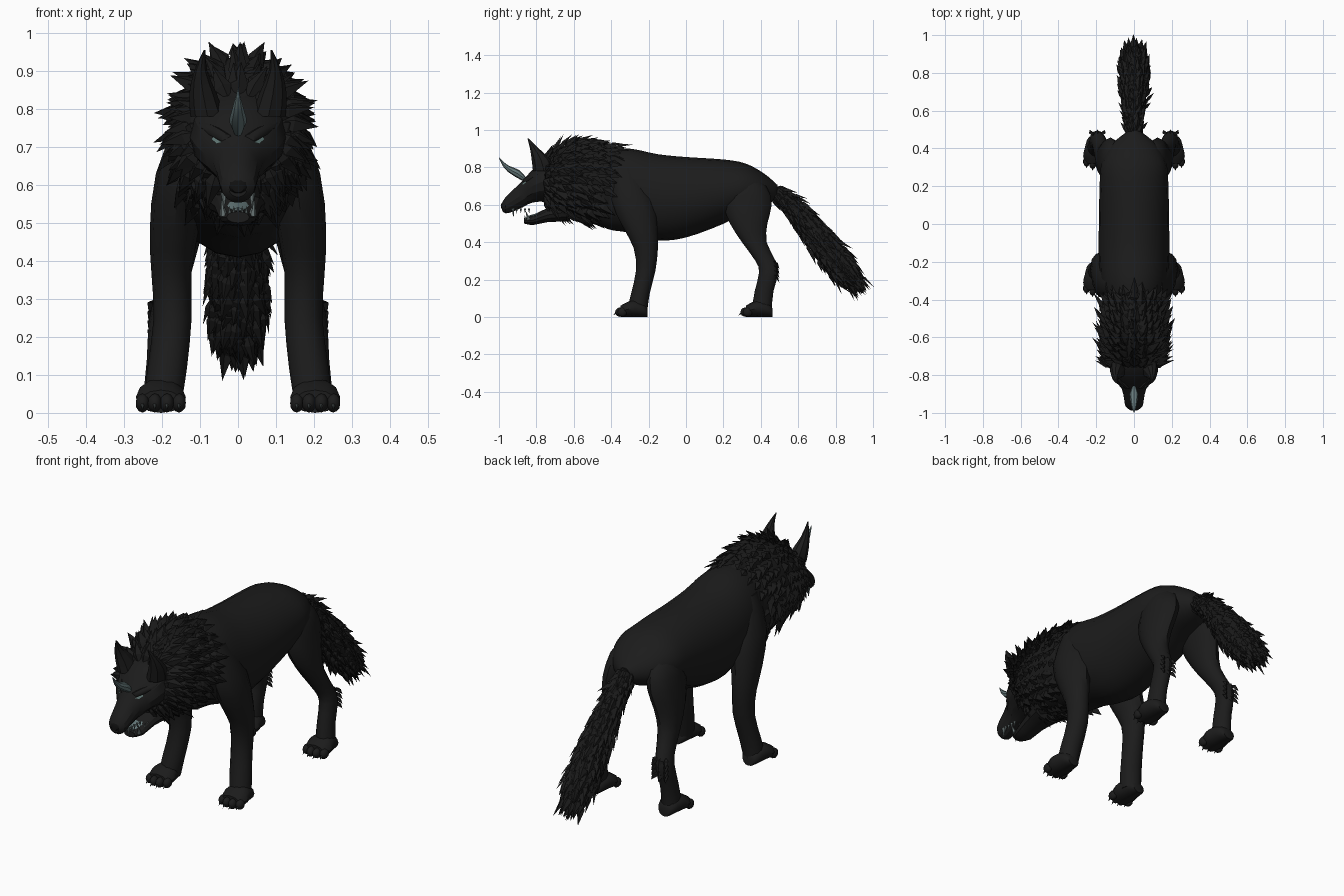
import bpy
import bmesh
import math
import random
from mathutils import Vector
from mathutils.bvhtree import BVHTree

random.seed(7)
if "Cube" in bpy.data.objects:
    bpy.data.objects.remove(bpy.data.objects["Cube"])


def material(name, r, g, b):
    mat = bpy.data.materials.new(name)
    mat.use_nodes = True
    mat.diffuse_color = (r, g, b, 1)
    mat.node_tree.nodes["Principled BSDF"].inputs["Base Color"].default_value = (r, g, b, 1)
    return mat


COAT = material("black coat", .0115, .0115, .0115)
FUR = material("black fur", .0105, .0105, .0105)
NOSE = material("nose black", .005, .005, .005)
HORN = material("grey teal horn", .13, .19, .195)
TOOTH = material("dull teeth", .16, .2, .2)
CLAW = material("dark claw", .035, .042, .042)
EYE = material("pale eye", .12, .19, .18)

X, Y, Z = Vector((1, 0, 0)), Vector((0, 1, 0)), Vector((0, 0, 1))


def finish(bm, name, mat, angle=40, fix=True):
    if fix:
        bmesh.ops.recalc_face_normals(bm, faces=bm.faces)
    mesh = bpy.data.meshes.new(name)
    bm.to_mesh(mesh)
    bm.free()
    mesh.materials.append(mat)
    obj = bpy.data.objects.new(name, mesh)
    bpy.context.collection.objects.link(obj)
    if angle:
        bpy.ops.object.select_all(action="DESELECT")
        obj.select_set(True)
        bpy.context.view_layer.objects.active = obj
        bpy.ops.object.shade_smooth_by_angle(angle=math.radians(angle))
    return obj


def spline(stations, steps):
    """Smooth the stations with a Catmull-Rom curve."""
    pts = [Vector(s) for s in stations]
    pts = [pts[0]] + pts + [pts[-1]]
    out = []
    for a, b, c, d in zip(pts, pts[1:], pts[2:], pts[3:]):
        for k in range(steps):
            t = k / steps
            out.append(.5 * (2 * b + (c - a) * t + (2 * a - 5 * b + 4 * c - d) * t * t
                             + (3 * b - a - 3 * c + d) * t ** 3))
    return out + [pts[-1]]


def loft(name, mat, stations, up, sides=16, steps=3, angle=40, taper=0):
    """Oval rings; each station is x, y, z, half width, half height along up."""
    bm = bmesh.new()
    rings = []
    for x, y, z, w, h in spline(stations, steps):
        ring = []
        for i in range(sides):
            a = math.tau * i / sides
            wide = w * math.cos(a) * (1 - taper * math.sin(a))
            ring.append(bm.verts.new(Vector((x, y, z)) + X * wide + up * h * math.sin(a)))
        rings.append(ring)
    for lo, hi in zip(rings, rings[1:]):
        for i in range(sides):
            j = (i + 1) % sides
            bm.faces.new((lo[i], lo[j], hi[j], hi[i]))
    bm.faces.new(rings[0])
    bm.faces.new(rings[-1])
    return finish(bm, name, mat, angle)


def centred(rows):
    return [(0, *row) for row in rows]


def spike(bm, base, tip, radius, sides=6):
    base, tip = Vector(base), Vector(tip)
    rot = Z.rotation_difference(tip - base).to_matrix()
    ring = [bm.verts.new(base + rot @ Vector((math.cos(math.tau * i / sides) * radius,
            math.sin(math.tau * i / sides) * radius, 0))) for i in range(sides)]
    end = bm.verts.new(tip)
    bm.faces.new(ring)
    for i in range(sides):
        bm.faces.new((ring[i], ring[(i + 1) % sides], end))


def leaf(bm, root, direction, normal, length, width):
    """One ridged, pointed lock of fur."""
    d = direction.normalized()
    side = d.cross(normal).normalized()
    lift = side.cross(d)
    base, tip = bm.verts.new(root), bm.verts.new(root + d * length)
    ridge = bm.verts.new(root + d * length * .4 + lift * width * .35)
    left = bm.verts.new(root + d * length * .38 + side * width * .5)
    right = bm.verts.new(root + d * length * .38 - side * width * .5)
    for tri in ((base, right, ridge), (right, tip, ridge), (tip, left, ridge), (left, base, ridge)):
        bm.faces.new(tri)


def cover_with_fur(name, core, flow, length, width, lift, grows):
    bm = bmesh.new()
    for p in core.data.polygons:
        if len(p.vertices) > 4 or not grows(p.center):
            continue
        n = p.normal.copy()
        jitter = Vector([random.uniform(-.18, .18) for _ in range(3)])
        along = flow - n * flow.dot(n)
        d = along.normalized() + n * lift * random.uniform(.6, 1.4) + jitter
        leaf(bm, p.center - n * .008, d, n, length * random.uniform(.7, 1.25),
             width * random.uniform(.8, 1.2))
    return finish(bm, name, FUR, 0, False)


# Torso
loft("torso", COAT, centred([
    (-.5, .69, .11, .17), (-.42, .68, .155, .21), (-.3, .675, .178, .225), (-.15, .64, .187, .23),
    (0, .64, .186, .215), (.2, .67, .182, .172), (.32, .69, .172, .13), (.42, .68, .12, .085),
    (.49, .67, .035, .035)]), Z, 20)

# Mane, its rear edge slanting from the withers down to the throat
mane = loft("mane_core", FUR, centred([
    (-.3, .7, .13, .18), (-.38, .7, .155, .21), (-.5, .725, .163, .21),
    (-.62, .735, .16, .195), (-.71, .73, .145, .15), (-.77, .73, .105, .095)]), Z, 26, 4, 40, .1)
cover_with_fur("mane_fur", mane, Vector((0, .8, -.45)), .1, .046, .38,
               lambda c: c.y < -.47 + (c.z - .6) * .32)

# Tail
tail = loft("tail_core", FUR, centred([
    (.45, .685, .034, .034), (.56, .6, .047, .05), (.66, .48, .062, .066),
    (.76, .355, .074, .076), (.85, .245, .072, .07), (.895, .195, .045, .045)]),
    Vector((0, .75, .66)), 18, 5)
cover_with_fur("tail_fur", tail, Vector((0, .64, -.76)), .085, .034, .2, lambda c: True)
bm = bmesh.new()
for k in range(24):
    a, r = k * 2.4, .045 * math.sqrt(k / 24)
    off = X * math.cos(a) * r + Vector((0, .75, .66)) * math.sin(a) * r
    leaf(bm, Vector((0, .885, .205)) + off, Vector((0, .64, -.76)) + off * 5, off + Y * .1 + Z * .1,
         random.uniform(.08, .12), .036)
finish(bm, "tail_tip", FUR, 0, False)

# Head and lower jaw
head = loft("head", COAT, centred([
    (-.62, .73, .13, .14), (-.74, .73, .13, .118), (-.82, .7, .108, .09), (-.87, .66, .066, .074),
    (-.93, .618, .052, .058), (-.965, .597, .045, .044), (-.983, .59, .024, .022)]), Z, 14, 2, 25)
loft("lower_jaw", COAT, centred([
    (-.64, .56, .085, .05), (-.74, .545, .062, .038), (-.82, .517, .05, .026),
    (-.865, .515, .03, .015)]), Z, 12, 2, 25)
loft("nose", NOSE, centred([
    (-.95, .602, .022, .02), (-.975, .598, .03, .022), (-.988, .592, .016, .013)]), Z, 10, 2)
loft("tongue", HORN, centred([
    (-.72, .572, .032, .008), (-.8, .547, .03, .007), (-.85, .535, .016, .004)]), Z, 8, 2)

# Horn
loft("horn", HORN, centred([
    (-.86, .735, .008, .012), (-.9, .766, .023, .021), (-.95, .793, .017, .015),
    (-.98, .822, .009, .009), (-1, .853, .001, .001)]), Vector((0, .4, .92)), 8, 2, 25)

# Teeth
bm = bmesh.new()
for s in (-1, 1):
    spike(bm, (s * .036, -.925, .58), (s * .038, -.922, .53), .009)
    spike(bm, (s * .038, -.842, .52), (s * .044, -.858, .57), .01)
    for k in range(4):
        spike(bm, (s * .04, -.8 + k * .02, .53 + k * .005), (s * .042, -.8 + k * .02, .556 + k * .003), .007)
        spike(bm, (s * .04, -.905 + k * .022, .58), (s * .042, -.905 + k * .022, .553), .007)
for k in range(5):
    spike(bm, (k * .011 - .022, -.856, .52), (k * .011 - .022, -.864, .545), .006)
finish(bm, "teeth", TOOTH, 0)

# Eyes sit on the head surface, as thin slanted plates
bm = bmesh.new()
tree = BVHTree.FromObject(head, bpy.context.evaluated_depsgraph_get())
for s in (-1, 1):
    corners = []
    for x, z in ((.042, .712), (.056, .708), (.07, .72), (.066, .727)):
        hit = tree.ray_cast(Vector((s * x, -2, z)), Y)[0]
        corners.append(bm.verts.new(hit - Y * .006))
    bm.faces.new(corners if s < 0 else corners[::-1])
finish(bm, "eyes", EYE, 0, False)

for s, side in ((1, "left"), (-1, "right")):
    def mirrored(rows):
        return [(s * row[0], *row[1:]) for row in rows]

    # Brow and ear
    loft(side + "_brow", COAT, mirrored([
        (.03, -.872, .722, .014, .012), (.062, -.842, .74, .016, .014),
        (.095, -.79, .755, .012, .012)]), Z, 8, 2)
    loft(side + "_ear", COAT, mirrored([
        (.08, -.76, .78, .045, .058), (.092, -.775, .84, .036, .05),
        (.098, -.81, .9, .017, .024), (.088, -.845, .955, .002, .003)]), Y, 8, 2, 30)

    # Legs
    loft(side + "_front_leg", COAT, mirrored([
        (.12, -.33, .8, .03, .05), (.152, -.29, .63, .064, .11), (.168, -.245, .48, .064, .092),
        (.175, -.215, .37, .053, .065), (.172, -.215, .25, .05, .052), (.186, -.245, .12, .052, .05),
        (.198, -.262, .03, .05, .055)]), Y, 12, 2)
    loft(side + "_hind_leg", COAT, mirrored([
        (.08, .3, .78, .03, .04), (.105, .32, .7, .062, .11), (.125, .33, .6, .064, .128),
        (.145, .335, .5, .058, .1), (.162, .365, .4, .048, .066), (.182, .425, .3, .04, .054),
        (.195, .443, .24, .04, .052), (.2, .418, .14, .04, .05), (.205, .403, .03, .046, .054)]), Y, 12, 2)

    # Paws with toes and claws
    for end, shift in (("front", 0), ("hind", .67)):
        loft(f"{side}_{end}_paw", COAT, [(s * .203, y + shift, z, w, z) for y, z, w in (
            (-.207, .022, .03), (-.225, .036, .046), (-.27, .046, .058), (-.31, .041, .066),
            (-.35, .03, .055))], Z, 12, 2)
        toes, claws = bmesh.new(), bmesh.new()
        for k in range(4):
            x = s * (.155 + k * .032)
            y = shift - (.34 if k in (0, 3) else .353)
            ball = bmesh.ops.create_icosphere(toes, subdivisions=2, radius=.022)["verts"]
            for v in ball:
                v.co = Vector((x + v.co.x * .85, y + v.co.y * 1.2, .026 + v.co.z * 1.15))
            spike(claws, (x, y - .018, .024), (x, y - .036, .008), .007, 5)
        finish(toes, f"{side}_{end}_toes", COAT)
        finish(claws, f"{side}_{end}_claws", CLAW, 0)

    # Tufts behind the hock
    bm = bmesh.new()
    for k in range(12):
        root = Vector((s * (.172 + k % 3 * .022), .468, .3 - k // 3 * .024))
        leaf(bm, root, Vector((s * (k % 3 - 1) * .3, .5, -.7)), Y, .055, .034)
    finish(bm, side + "_hock_tuft", FUR, 0, False)
